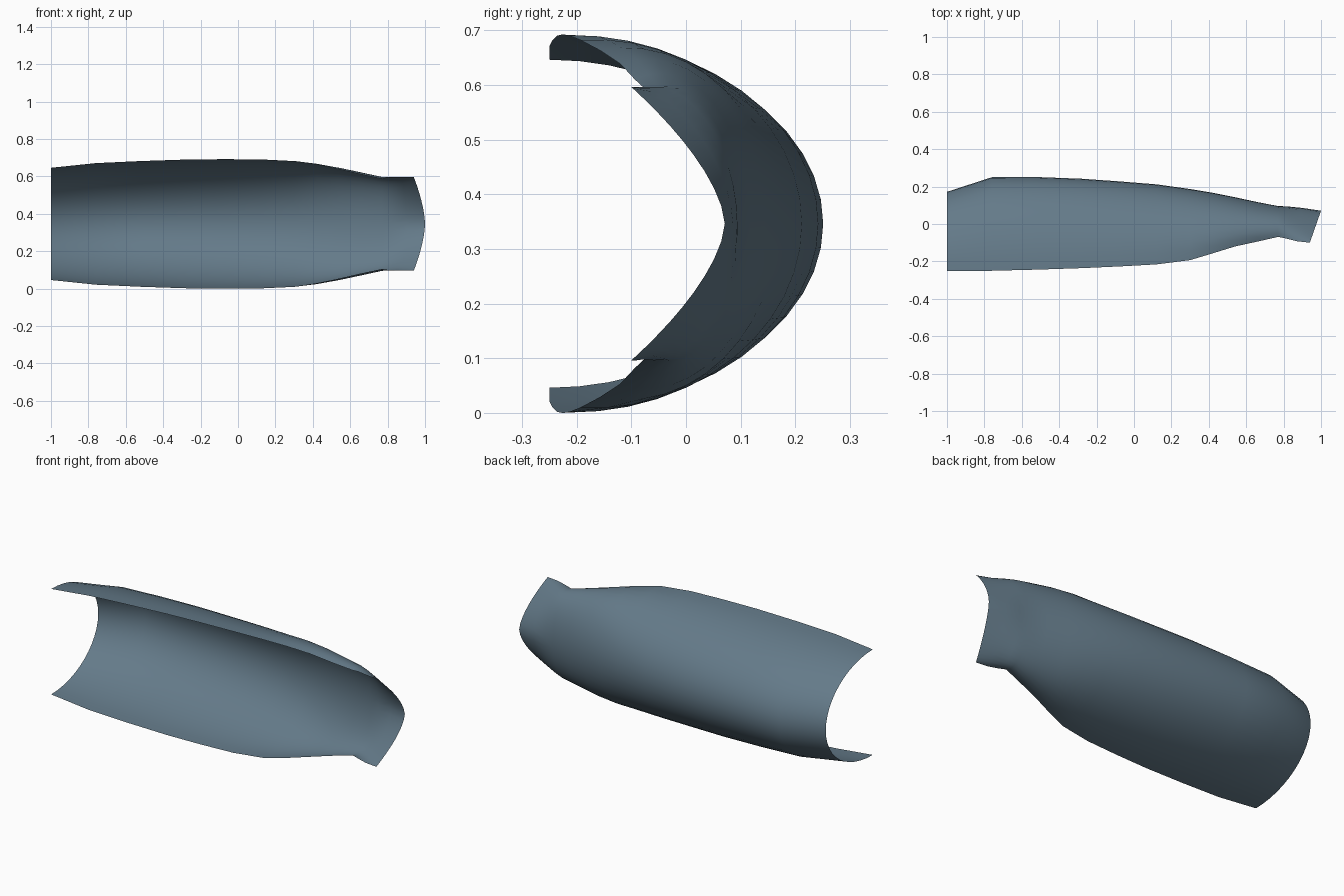
import bpy, bmesh, math

if "Cube" in bpy.data.objects:
    bpy.data.objects.remove(bpy.data.objects["Cube"])

MID_Z = 0.346
SEGMENTS = 24

# Stations along the shell:
# x at lips, forward lean of apex, half height, apex y, lip y, lip tuck, pointedness
STATIONS = [
    (-1.00, 0.00, 0.300, 0.172, -0.250, 0.00, 0.0),
    (-0.76, 0.00, 0.325, 0.250, -0.250, 0.00, 0.0),
    (-0.52, 0.00, 0.336, 0.251, -0.244, 0.00, 0.0),
    (-0.28, 0.00, 0.344, 0.242, -0.236, 0.00, 0.0),
    (-0.08, 0.00, 0.346, 0.228, -0.227, 0.00, 0.0),
    (0.12, 0.00, 0.345, 0.212, -0.216, 0.02, 0.0),
    (0.30, 0.00, 0.337, 0.187, -0.193, 0.08, 0.0),
    (0.42, 0.00, 0.322, 0.167, -0.157, 0.18, 0.0),
    (0.54, 0.00, 0.301, 0.143, -0.120, 0.24, 0.0),
    (0.66, 0.00, 0.275, 0.117, -0.094, 0.28, 0.0),
    (0.77, 0.00, 0.251, 0.096, -0.069, 0.28, 0.0),
    (0.81, 0.01, 0.250, 0.094, -0.077, 0.15, 0.1),
    (0.87, 0.03, 0.250, 0.086, -0.092, 0.00, 0.4),
    (0.94, 0.06, 0.250, 0.071, -0.100, 0.00, 1.0),
]


def section(x, lean, half, apex, lip, tuck, point):
    """Arch-shaped cross-section, running from lower lip to upper lip."""
    limit = math.pi / 2 + tuck
    ring = []
    for i in range(SEGMENTS + 1):
        t = limit * (2 * i / SEGMENTS - 1)
        v = math.sin(t)
        rounded = (1 - math.cos(t)) / (1 - math.cos(limit))
        depth = rounded * (1 - point) + abs(v) ** 1.6 * point
        ring.append((x + lean * (1 - depth),
                     apex + (lip - apex) * depth,
                     MID_Z + half * v))
    return ring


# Open curved shell, lofted through the stations
bm = bmesh.new()
rings = [[bm.verts.new(p) for p in section(*s)] for s in STATIONS]
for a, b in zip(rings, rings[1:]):
    for i in range(SEGMENTS):
        bm.faces.new((a[i], a[i + 1], b[i + 1], b[i]))
mesh = bpy.data.meshes.new("curved_shell")
bm.normal_update()
if sum(f.normal.y for f in bm.faces) < 0:
    bmesh.ops.reverse_faces(bm, faces=bm.faces[:])
bm.to_mesh(mesh)
bm.free()

shell = bpy.data.objects.new("curved_shell", mesh)
bpy.context.collection.objects.link(shell)
mesh.polygons.foreach_set("use_smooth", [True] * len(mesh.polygons))

# Slate blue finish
slate = bpy.data.materials.new("slate_blue")
slate.diffuse_color = (0.127, 0.195, 0.25, 1)
slate.use_nodes = True
slate.node_tree.nodes["Principled BSDF"].inputs["Base Color"].default_value = slate.diffuse_color
mesh.materials.append(slate)
